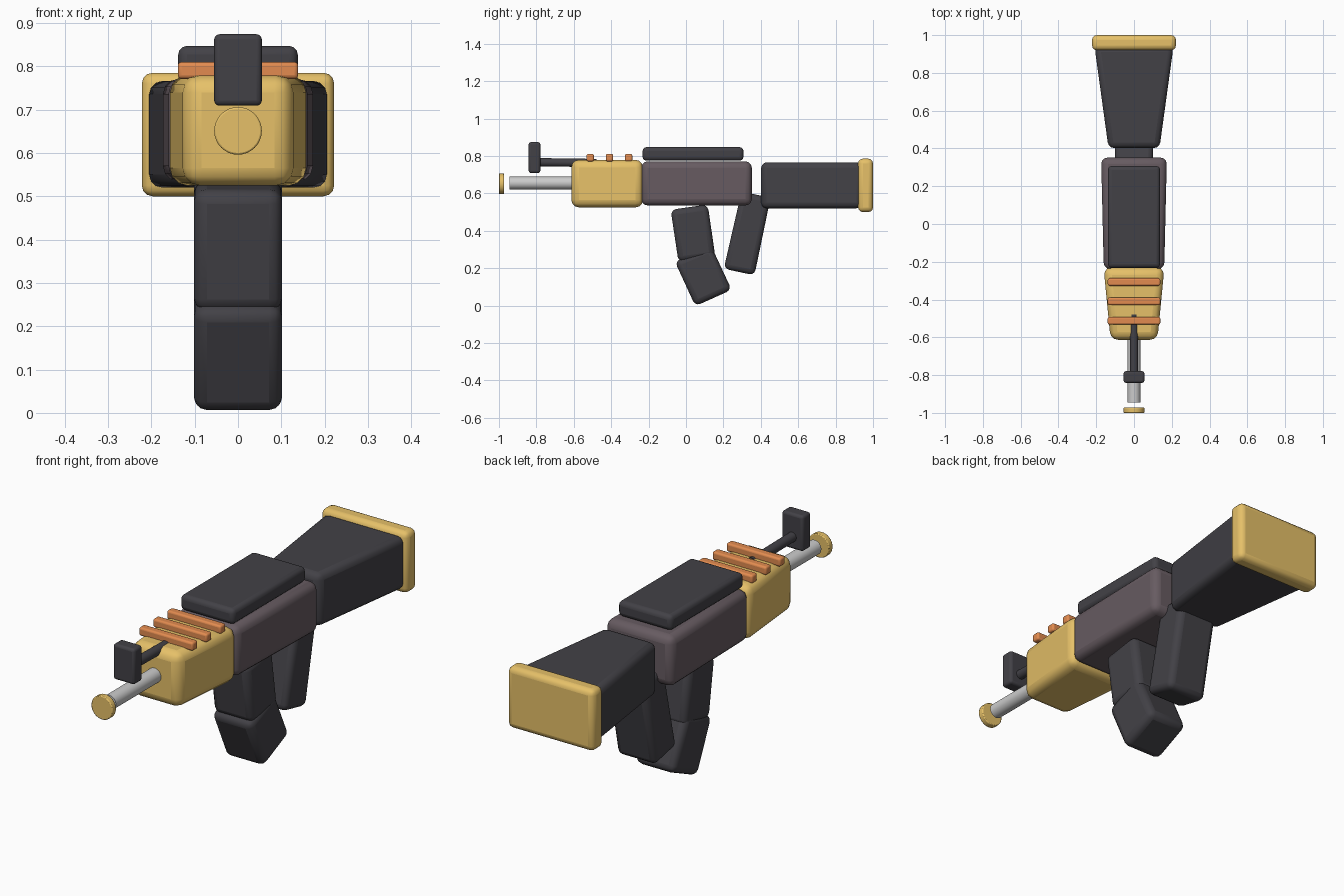
import bpy, bmesh, math
from mathutils import Vector

if "Cube" in bpy.data.objects:
    bpy.data.objects.remove(bpy.data.objects["Cube"])


def material(name, r, g, b):
    m = bpy.data.materials.new(name)
    m.diffuse_color = (r, g, b, 1)
    m.use_nodes = True
    m.node_tree.nodes["Principled BSDF"].inputs["Base Color"].default_value = m.diffuse_color
    return m


GOLD = material("gold", 0.79, 0.53, 0.14)
DARK = material("dark_grey", 0.055, 0.053, 0.062)
PLUM = material("plum_grey", 0.135, 0.105, 0.12)
ORANGE = material("orange", 0.76, 0.26, 0.08)


def finish(obj, mat, bevel, segments=3):
    """Assign colour, round the edges and smooth the shading."""
    if mat:
        obj.data.materials.append(mat)
    if bevel:
        mod = obj.modifiers.new("rounding", 'BEVEL')
        mod.width = bevel
        mod.segments = segments
        mod.limit_method = 'ANGLE'
    bpy.ops.object.select_all(action='DESELECT')
    obj.select_set(True)
    bpy.context.view_layer.objects.active = obj
    bpy.ops.object.shade_smooth_by_angle(angle=math.radians(35))
    return obj


def slab(name, side, front_w, back_w, mat, bevel):
    """Side profile (y, z) extruded across x, half-width blending front to back."""
    ys = [p[0] for p in side]
    y0, span = min(ys), max(ys) - min(ys)
    bm = bmesh.new()
    rings = []
    for s in (-1, 1):
        rings.append([bm.verts.new((s * (front_w + (back_w - front_w) * (y - y0) / span), y, z))
                      for y, z in side])
    a, b = rings
    bm.faces.new(a)
    bm.faces.new(b[::-1])
    n = len(side)
    for i in range(n):
        j = (i + 1) % n
        bm.faces.new((a[i], b[i], b[j], a[j]))
    bmesh.ops.recalc_face_normals(bm, faces=bm.faces)
    me = bpy.data.meshes.new(name)
    bm.to_mesh(me)
    bm.free()
    obj = bpy.data.objects.new(name, me)
    bpy.context.collection.objects.link(obj)
    return finish(obj, mat, bevel)


def block(name, y0, y1, z0, z1, front_w, back_w, mat, bevel):
    return slab(name, [(y0, z0), (y1, z0), (y1, z1), (y0, z1)], front_w, back_w, mat, bevel)


def rod(name, start, end, radius, mat, bevel=0.0):
    a, b = Vector(start), Vector(end)
    bpy.ops.mesh.primitive_cylinder_add(vertices=32, radius=radius, depth=(b - a).length,
                                        location=(a + b) / 2)
    obj = bpy.context.object
    obj.name = name
    obj.rotation_euler = (b - a).to_track_quat('Z', 'Y').to_euler()
    return finish(obj, mat, bevel, 2)


# Main body, stock and butt plate
block("receiver", -0.24, 0.352, 0.535, 0.771, 0.16, 0.174, PLUM, 0.035)
block("top_cover", -0.232, 0.307, 0.775, 0.847, 0.138, 0.138, DARK, 0.02)
block("stock", 0.402, 0.94, 0.52, 0.766, 0.135, 0.209, DARK, 0.03)
block("butt_plate", 0.92, 1.0, 0.50, 0.785, 0.222, 0.222, GOLD, 0.025)

# Fore-end with ribs across the top
block("handguard", -0.613, -0.23, 0.525, 0.779, 0.124, 0.161, GOLD, 0.04)
for i, y in enumerate((-0.512, -0.409, -0.307)):
    block(f"rib_{i + 1}", y - 0.02, y + 0.02, 0.771, 0.81, 0.139, 0.139, ORANGE, 0.009)

# Barrel, muzzle disc, upper tube and front sight
rod("barrel", (0, -0.945, 0.655), (0, -0.58, 0.655), 0.034, None)
rod("muzzle_disc", (0, -1.0, 0.651), (0, -0.972, 0.651), 0.055, GOLD, 0.004)
rod("upper_tube", (0, -0.82, 0.767), (0, -0.48, 0.762), 0.022, DARK)
block("front_sight", -0.841, -0.779, 0.709, 0.874, 0.055, 0.055, DARK, 0.012)

# Two-part magazine and the grip
slab("magazine_upper", [(-0.082, 0.512), (0.116, 0.54), (0.157, 0.26), (-0.04, 0.232)],
     0.102, 0.102, DARK, 0.03)
slab("magazine_lower", [(-0.06, 0.236), (0.135, 0.318), (0.244, 0.084), (0.05, -0.003)],
     0.102, 0.102, DARK, 0.03)
slab("grip", [(0.297, 0.61), (0.452, 0.576), (0.366, 0.162), (0.202, 0.197)],
     0.101, 0.101, DARK, 0.028)
